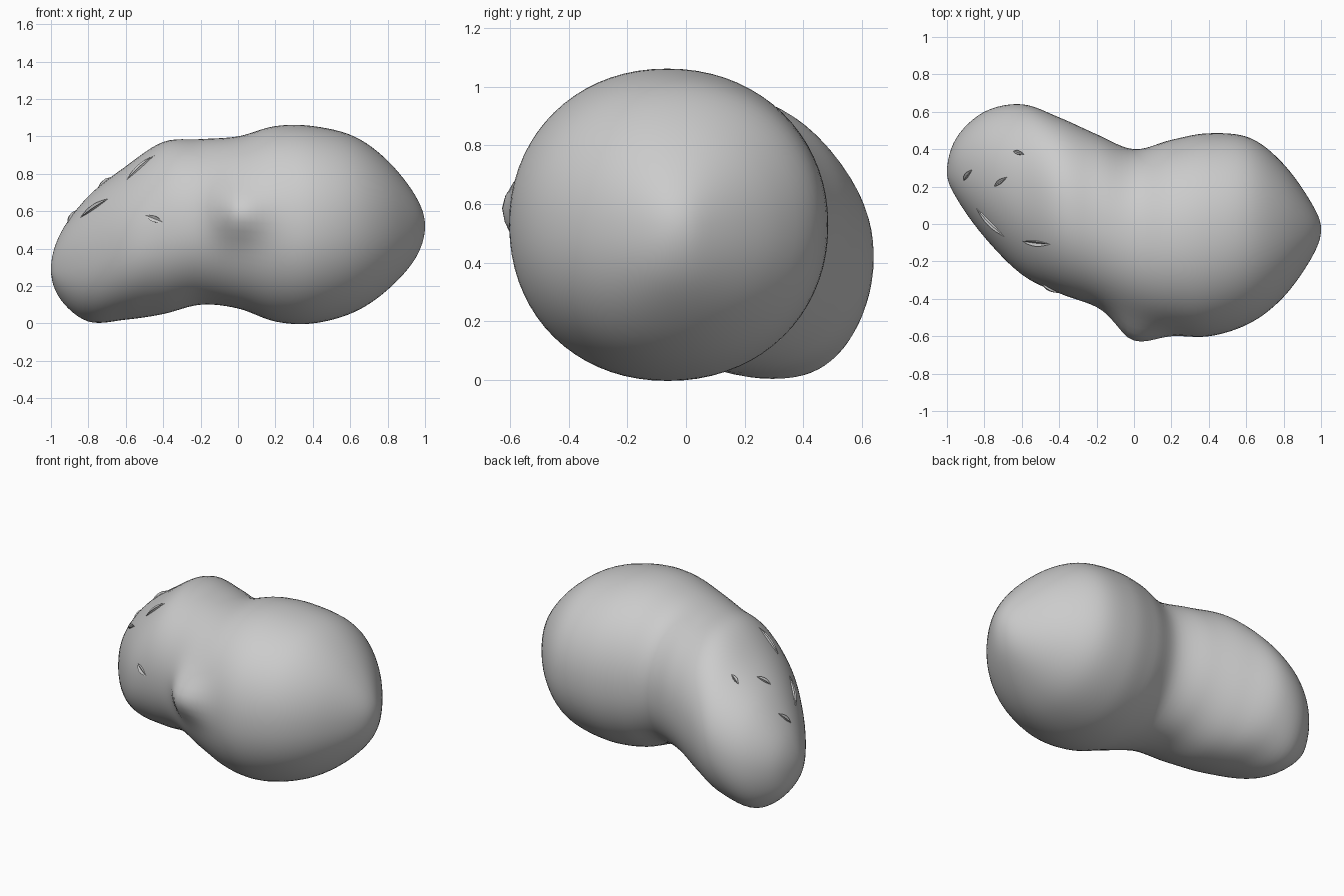
import bpy
import bmesh
import math
from mathutils import Vector
from mathutils.bvhtree import BVHTree

default = bpy.data.objects.get("Cube")
if default:
    bpy.data.objects.remove(default)

skin = bpy.data.materials.new("matte grey skin")
skin.use_nodes = True
GREY = (0.6, 0.6, 0.6, 1)
skin.diffuse_color = GREY
skin.node_tree.nodes["Principled BSDF"].inputs["Base Color"].default_value = GREY

# Body stations: x, front y, back y, bottom z, top z
STATIONS = [Vector(s) for s in (
    (-1, .28, .28, .29, .29),
    (-.95, .14, .46, .13, .48),
    (-.8, -.07, .6, .01, .68),
    (-.6, -.27, .64, .02, .84),
    (-.4, -.37, .57, .05, .97),
    (-.2, -.44, .48, .1, .985),
    (0, -.53, .4, .08, 1),
    (.2, -.585, .45, .01, 1.055),
    (.4, -.6, .485, .0, 1.055),
    (.62, -.53, .46, .06, 1),
    (.8, -.39, .32, .18, .87),
    (.95, -.18, .11, .35, .68),
    (1, -.03, -.03, .52, .52))]
STEPS, SIDES = 6, 72


def flipped(s):
    """Mirror a section through itself, so the ends close with a round tip."""
    return Vector((s[0], s[2], s[1], s[4], s[3]))


def spline(a, b, c, d, t):
    return (2 * b + (c - a) * t + (2 * a - 5 * b + 4 * c - d) * t ** 2
            + (3 * b - a - 3 * c + d) * t ** 3) / 2


def body_sections():
    pts = [flipped(STATIONS[1])] + STATIONS + [flipped(STATIONS[-2])]
    for i in range(1, len(pts) - 2):
        for k in range(STEPS):
            yield spline(*pts[i - 1:i + 3], k / STEPS)


def surface_point(s, angle):
    x, front, back, low, high = s
    c, n = math.cos(angle), math.sin(angle)
    y = (front + back) / 2 + (back - front) / 2 * math.copysign(abs(c) ** .95, c)
    z = (low + high) / 2 + (high - low) / 2 * math.copysign(abs(n) ** .95, n)
    # Underside of the small lobe leans back, brow of the large lobe leans forward
    if x < 0:
        y += .07 * min(1, -2 * x) * max(0, -n) ** 2 * abs(n) * (1 + x) ** .2
    # Bud on the front
    if c < 0:
        dx = (x + .01) / (.11 if x < 0 else .16)
        dz = (z - .59) / .14
        y -= .095 * math.exp(-dx * dx - dz * dz)
    return Vector((x, y, z))


def add_object(name, bm):
    bmesh.ops.recalc_face_normals(bm, faces=bm.faces)
    mesh = bpy.data.meshes.new(name)
    bm.to_mesh(mesh)
    obj = bpy.data.objects.new(name, mesh)
    bpy.context.collection.objects.link(obj)
    mesh.materials.append(skin)
    return obj


def loft(bm, rings):
    for a, b in zip(rings, rings[1:]):
        for j in range(len(a)):
            k = (j + 1) % len(a)
            bm.faces.new((a[j], a[k], b[k], b[j]))


# Two-lobed body
bm = bmesh.new()
rings = [[bm.verts.new(surface_point(s, math.tau * j / SIDES)) for j in range(SIDES)]
         for s in list(body_sections())[1:]]
loft(bm, rings)
for ring, end in ((rings[0], STATIONS[0]), (rings[-1], STATIONS[-1])):
    tip = bm.verts.new((end[0], end[1], end[3]))
    for j in range(SIDES):
        bm.faces.new((ring[j], ring[(j + 1) % SIDES], tip))
body = add_object("body", bm)
tree = BVHTree.FromBMesh(bm)
bm.free()
for p in body.data.polygons:
    p.use_smooth = True


# Raised slits in the skin of the small lobe
def slit(name, start, end, width):
    bm = bmesh.new()
    start, end = Vector(start), Vector(end)
    rings = []
    for i in range(9):
        t = i / 8
        p, normal, *_ = tree.find_nearest(start.lerp(end, t))
        side = normal.cross(end - start).normalized()
        swell = math.sin(math.pi * t) + .02
        out = normal * .012 * swell
        across = side * width * swell
        rings.append([bm.verts.new(p + o) for o in
                      (across - out, across + out, out * .2, out - across, -across - out)])
    loft(bm, rings)
    bm.faces.new(rings[0])
    bm.faces.new(rings[-1])
    add_object(name, bm)
    bm.free()


slit("upper_slit", (-.61, -.1, .78), (-.45, -.11, .9), .014)
slit("middle_slit", (-.85, .08, .57), (-.7, -.07, .67), .013)
slit("front_slit", (-.5, -.33, .58), (-.4, -.37, .54), .016)
slit("top_slit", (-.75, .2, .73), (-.68, .25, .78), .01)
slit("end_slit", (-.92, .23, .54), (-.86, .29, .6), .01)
slit("back_slit", (-.65, .39, .78), (-.59, .375, .82), .01)
